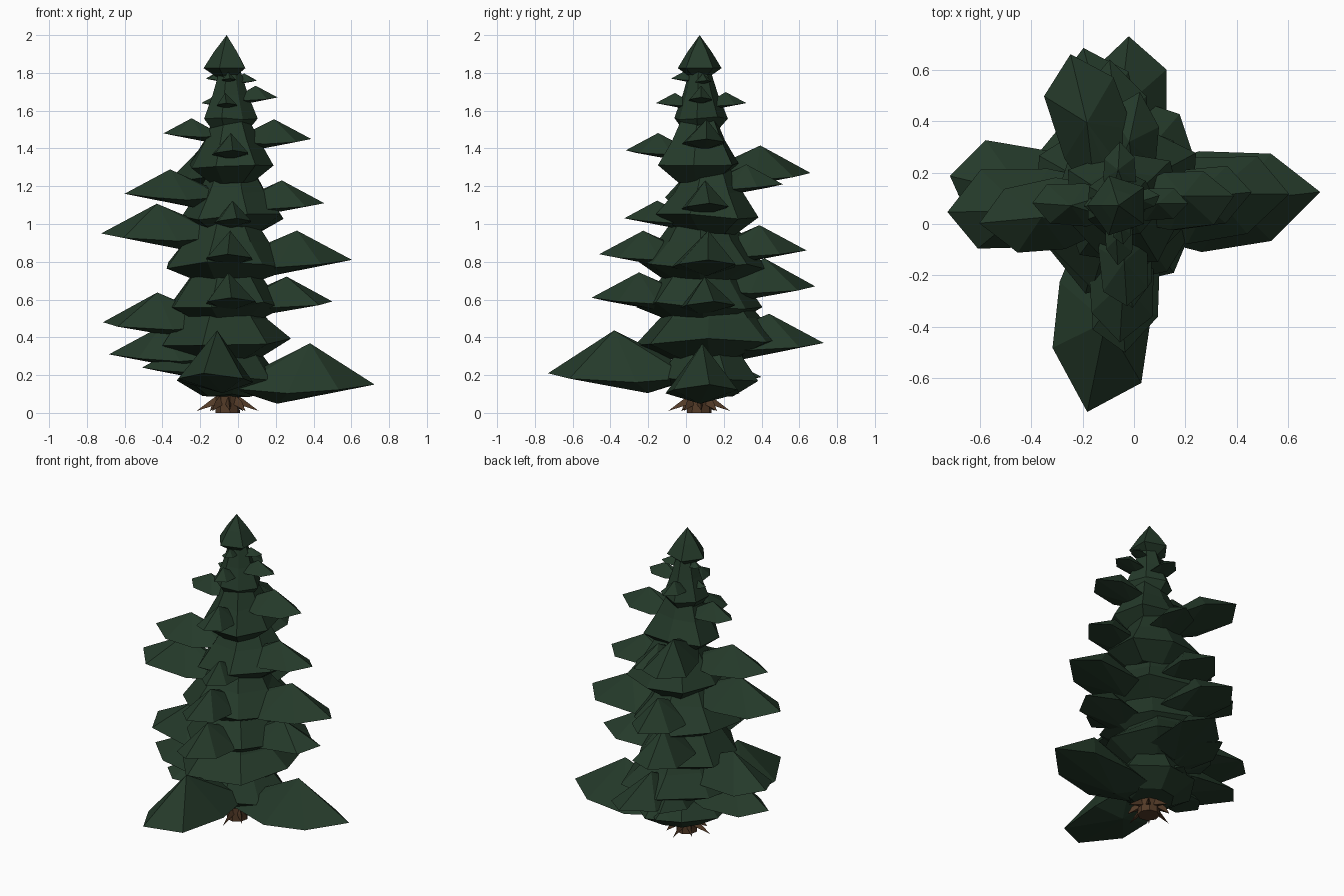
import bpy, bmesh, math, random

if "Cube" in bpy.data.objects:
    bpy.data.objects.remove(bpy.data.objects["Cube"])

random.seed(4)
CX, CY = -0.055, 0.07


def material(name, col):
    m = bpy.data.materials.new(name)
    m.diffuse_color = (*col, 1)
    m.use_nodes = True
    m.node_tree.nodes["Principled BSDF"].inputs["Base Color"].default_value = m.diffuse_color
    return m


GREEN = material("needles", (0.018, 0.042, 0.023))
BROWN = material("bark", (0.085, 0.042, 0.02))


def finish(bm, name, mat):
    bmesh.ops.recalc_face_normals(bm, faces=bm.faces[:])
    me = bpy.data.meshes.new(name)
    bm.to_mesh(me)
    bm.free()
    me.materials.append(mat)
    ob = bpy.data.objects.new(name, me)
    bpy.context.collection.objects.link(ob)
    return ob


def lathe(name, rings, sides, mat, cx=CX, cy=CY, jitter=0.0):
    """Stack of (radius, z) rings, irregular when jitter > 0."""
    bm = bmesh.new()
    phase = random.uniform(0, 1)
    wobble = [1 + random.uniform(-jitter, jitter) for _ in range(sides)]
    loops = []
    for r, z in rings:
        loop = []
        for i in range(sides):
            a = (i + phase) * math.tau / sides
            q = r * wobble[i]
            dz = random.uniform(-jitter, jitter) * r * 0.5
            loop.append(bm.verts.new((cx + q * math.cos(a), cy + q * math.sin(a), z + dz)))
        loops.append(loop)
    for a, b in zip(loops, loops[1:]):
        for i in range(sides):
            j = (i + 1) % sides
            bm.faces.new((a[i], a[j], b[j], b[i]))
    bm.faces.new(loops[0])
    bm.faces.new(loops[-1])
    bmesh.ops.remove_doubles(bm, verts=bm.verts[:], dist=0.0005)
    return finish(bm, name, mat)


def hull(name, points, angle, mat):
    """Convex piece from (outward, sideways, z) points, turned about the trunk."""
    bm = bmesh.new()
    c, s = math.cos(math.radians(angle)), math.sin(math.radians(angle))
    for u, v, z in points:
        bm.verts.new((CX + u * c - v * s, CY + u * s + v * c, z))
    bmesh.ops.convex_hull(bm, input=bm.verts[:])
    loose = [v for v in bm.verts if not v.link_faces]
    bmesh.ops.delete(bm, geom=loose, context='VERTS')
    return finish(bm, name, mat)


def bough(angle, reach, z):
    """Drooping bough: pointed tip, raised peak, wide shoulders, lower inner belly."""
    k = lambda a: a * reach * random.uniform(0.92, 1.08)
    side = random.uniform(-0.04, 0.04) * reach
    rise = 0.28 if reach > 0.75 else 0.235
    pts = [(reach, 0, z),
           (0.56 * reach, side, z + rise * reach),
           (k(0.78), k(0.225), z - 0.035 * reach),
           (k(0.78), -k(0.225), z - 0.035 * reach),
           (k(0.4), k(0.24), z - 0.06 * reach),
           (k(0.4), -k(0.24), z - 0.06 * reach),
           (k(0.33), side, z - 0.13 * reach),
           (0.03, 0.14 * reach, z - 0.03 * reach),
           (0.03, -0.14 * reach, z - 0.03 * reach),
           (0.08, 0, z + 0.05 * reach)]
    hull("bough", pts, angle, GREEN)


# Trunk and spreading roots
lathe("trunk", [(0.066, 0.0), (0.064, 0.05), (0.06, 0.12), (0.05, 0.3)], 8, BROWN)
for i in range(8):
    r = 0.165 if i % 2 == 0 else 0.125
    hull("root", [(r, 0, 0.01), (0.04, 0.018, 0.05), (0.04, -0.018, 0.05),
                  (0.045, 0, 0.1), (0.1, 0, 0.06)], i * 45 + 4, BROWN)

# Foliage core tiers: rim radius, rim z, top z, centre x, centre y
tiers = [(0.29, 0.18, 0.48, -0.05, 0.11),
         (0.37, 0.38, 0.70, -0.08, 0.13),
         (0.32, 0.57, 0.90, -0.06, 0.09),
         (0.33, 0.78, 1.12, -0.06, 0.09),
         (0.28, 1.04, 1.37, -0.03, 0.13),
         (0.235, 1.31, 1.64, -0.04, 0.07),
         (0.14, 1.56, 1.88, -0.045, 0.07)]
for r, z, top, x, y in tiers:
    lathe("foliage_tier",
          [(r * 0.5, z - 0.09), (r, z), (r * 0.66, z + (top - z) * 0.4), (r * 0.25, top)],
          7, GREEN, x, y, 0.13)

# Pointed crown
lathe("crown", [(0.055, 1.78), (0.122, 1.825), (0.068, 1.91), (0.0, 2.0)], 5, GREEN, -0.06, 0.072)

# Boughs: angle, reach, tip height
boughs = [(4, 0.78, 0.15), (8, 0.56, 0.59), (4, 0.66, 0.81), (6, 0.515, 1.11),
          (5, 0.445, 1.45), (2, 0.265, 1.67), (15, 0.16, 1.76),
          (176, 0.63, 0.31), (170, 0.67, 0.48), (182, 0.67, 0.95), (187, 0.55, 1.16),
          (178, 0.34, 1.48), (180, 0.14, 1.64), (190, 0.46, 0.24), (165, 0.12, 1.77),
          (87, 0.66, 0.37), (103, 0.63, 0.67), (94, 0.57, 0.86), (108, 0.62, 1.27),
          (90, 0.25, 1.64), (107, 0.53, 0.34), (90, 0.33, 0.19), (80, 0.45, 1.21),
          (261, 0.81, 0.21), (272, 0.57, 0.61), (270, 0.53, 0.84), (277, 0.40, 1.03),
          (274, 0.39, 1.39), (268, 0.23, 1.64), (275, 0.15, 1.77)]
for b in boughs:
    bough(*b)
